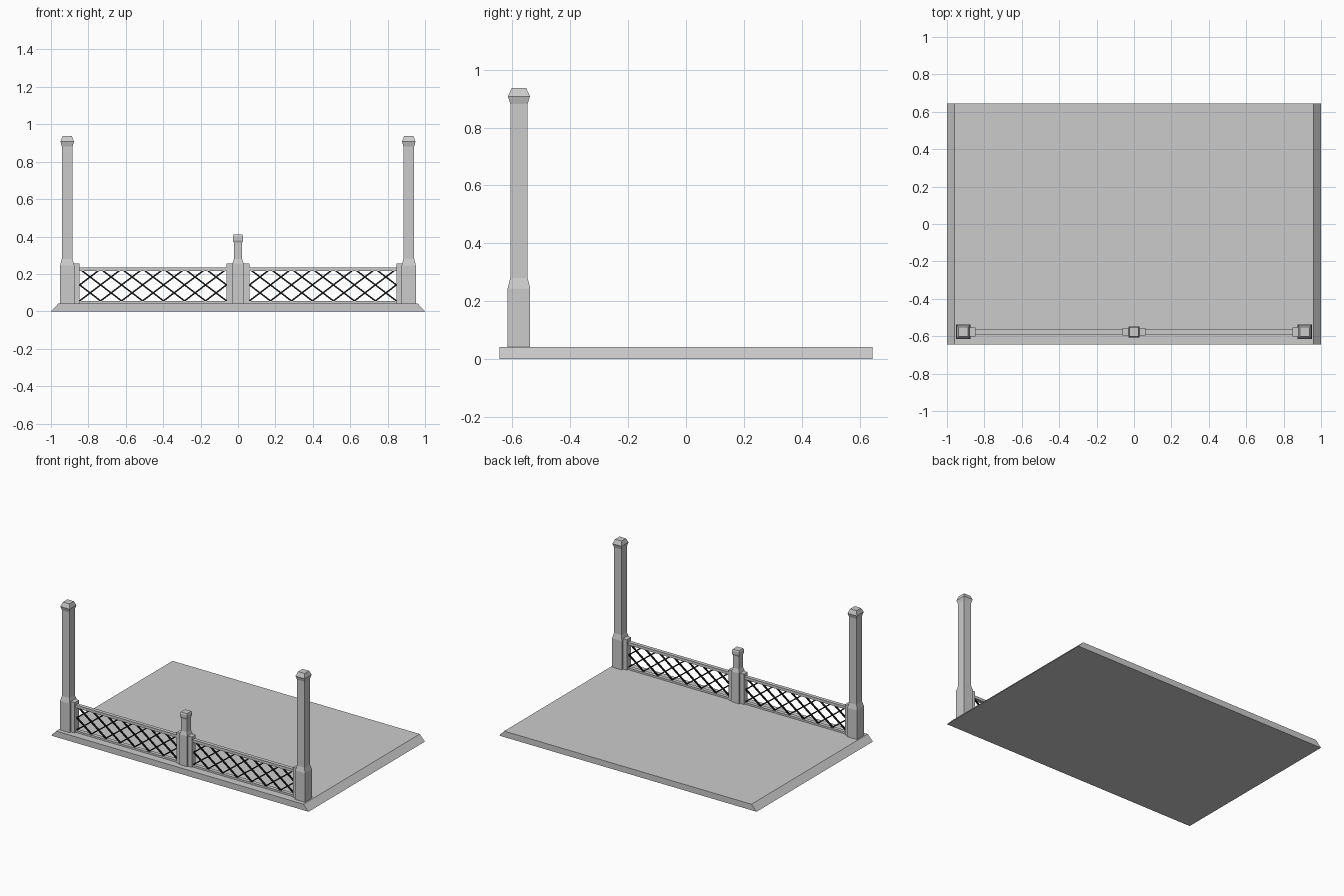
import bpy, bmesh
from mathutils import Vector

if "Cube" in bpy.data.objects:
    bpy.data.objects.remove(bpy.data.objects["Cube"])

Y = -0.577  # fence line


def make(name, bm, mat=None):
    bmesh.ops.recalc_face_normals(bm, faces=bm.faces)
    me = bpy.data.meshes.new(name)
    bm.to_mesh(me)
    bm.free()
    ob = bpy.data.objects.new(name, me)
    bpy.context.collection.objects.link(ob)
    if mat:
        me.materials.append(mat)
    return ob


def stack(name, cx, cy, rings):
    """Loft rectangular rings given as (half x, half y, z)."""
    bm = bmesh.new()
    loops = [[bm.verts.new((cx + sx * hx, cy + sy * hy, z))
              for sx, sy in ((-1, -1), (1, -1), (1, 1), (-1, 1))]
             for hx, hy, z in rings]
    bm.faces.new(loops[0])
    bm.faces.new(loops[-1])
    for a, b in zip(loops, loops[1:]):
        for i in range(4):
            j = (i + 1) % 4
            bm.faces.new((a[i], a[j], b[j], b[i]))
    return make(name, bm)


def box(name, x0, x1, hy, z0, z1):
    return stack(name, (x0 + x1) / 2, Y, [((x1 - x0) / 2, hy, z) for z in (z0, z1)])


def lattice(name, x0, x1, z0, z1, mat):
    """Two crossing families of slats, trimmed to the panel opening."""
    bm = bmesh.new()
    pitch, slope, w, d = 0.1122, 0.76, 0.004, 0.005
    run = (z1 - z0) / slope
    n = Vector((-slope, 0, 1)).normalized() * w
    t = Vector((1, 0, slope)).normalized() * 0.03
    for k in range(-2, 8):
        for flip in (1, -1):
            a = Vector((x0 + k * pitch, 0, z0)) - t
            b = Vector((x0 + k * pitch + run, 0, z1)) + t
            vs = []
            for p in (a, b):
                for s, q in ((-1, -d), (1, -d), (1, d), (-1, d)):
                    c = p + n * s
                    x = c.x if flip == 1 else x0 + x1 - c.x
                    vs.append(bm.verts.new((x, Y + q, c.z)))
            bm.faces.new(vs[:4])
            bm.faces.new(vs[4:])
            for i in range(4):
                j = (i + 1) % 4
                bm.faces.new((vs[i], vs[j], vs[4 + j], vs[4 + i]))
    for co, no in (((x0, 0, 0), (-1, 0, 0)), ((x1, 0, 0), (1, 0, 0)),
                   ((0, 0, z0), (0, 0, -1)), ((0, 0, z1), (0, 0, 1))):
        bmesh.ops.bisect_plane(bm, geom=bm.verts[:] + bm.edges[:] + bm.faces[:],
                               plane_co=co, plane_no=no, clear_outer=True)
    return make(name, bm, mat)


dark = bpy.data.materials.new("dark_lattice")
dark.diffuse_color = (0.01, 0.01, 0.01, 1)
dark.use_nodes = True
dark.node_tree.nodes["Principled BSDF"].inputs["Base Color"].default_value = dark.diffuse_color

# Floor slab, sloped on the two short ends
stack("floor_slab", 0, 0, [(1, 0.645, 0), (0.96, 0.645, 0.042)])

# Short middle post
stack("middle_post", 0, Y, [(0.03, 0.03, 0.04), (0.03, 0.03, 0.255), (0.022, 0.022, 0.28),
                            (0.022, 0.022, 0.367), (0.028, 0.028, 0.38),
                            (0.028, 0.028, 0.4), (0.024, 0.024, 0.41)])

for side, s in (("left", -1), ("right", 1)):
    # Tall corner posts with flared cap
    stack(side + "_post", s * 0.913, Y,
          [(0.038, 0.039, 0.04), (0.038, 0.039, 0.245), (0.029, 0.03, 0.28),
           (0.029, 0.03, 0.882), (0.036, 0.038, 0.908), (0.025, 0.025, 0.937)])

    def span(a, b):
        return sorted((s * a, s * b))

    # Blocks holding the panel ends
    box(side + "_outer_block", *span(0.847, 0.885), 0.024, 0.04, 0.255)
    box(side + "_inner_block", *span(0.02, 0.061), 0.02, 0.04, 0.255)
    # Rails and lattice panel
    box(side + "_top_rail", *span(0.06, 0.848), 0.013, 0.215, 0.234)
    box(side + "_bottom_rail", *span(0.06, 0.848), 0.013, 0.04, 0.055)
    lattice(side + "_lattice", *span(0.06, 0.848), 0.055, 0.215, dark)
